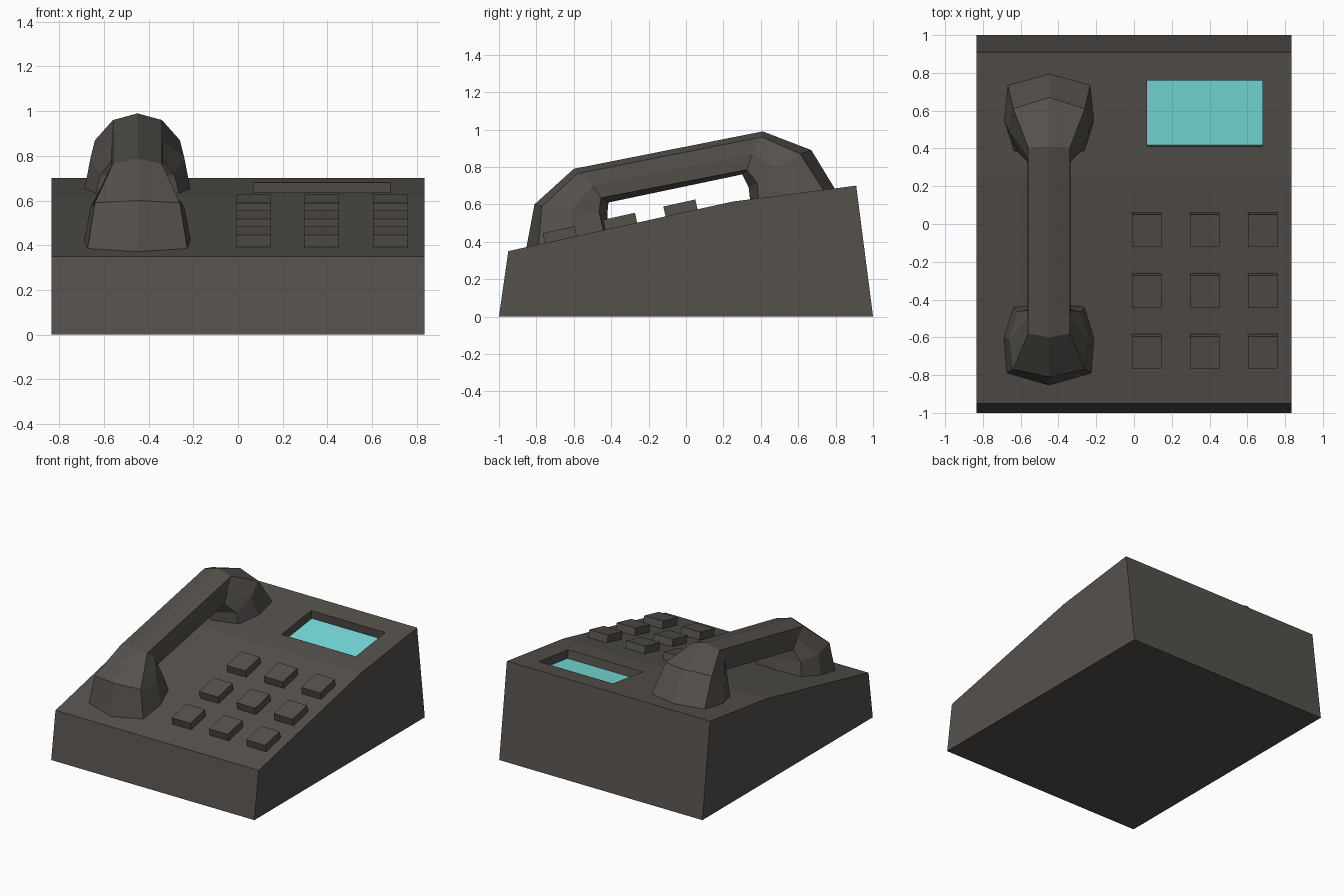
import bpy, bmesh, math
from mathutils import Matrix, Vector

if "Cube" in bpy.data.objects:
    bpy.data.objects.remove(bpy.data.objects["Cube"])


def material(name, rgb):
    m = bpy.data.materials.new(name)
    m.diffuse_color = (*rgb, 1)
    m.use_nodes = True
    m.node_tree.nodes["Principled BSDF"].inputs["Base Color"].default_value = m.diffuse_color
    return m


DARK = material("dark_plastic", (0.09, 0.082, 0.073))
CYAN = material("screen_cyan", (0.19, 0.74, 0.74))


def finish(name, bm, mat):
    bmesh.ops.recalc_face_normals(bm, faces=bm.faces)
    me = bpy.data.meshes.new(name)
    bm.to_mesh(me)
    bm.free()
    me.materials.append(mat)
    ob = bpy.data.objects.new(name, me)
    bpy.context.collection.objects.link(ob)
    return ob


def loft(name, rings, mat):
    """Skin a list of equal-length rings and cap both ends."""
    bm = bmesh.new()
    loops = [[bm.verts.new(p) for p in r] for r in rings]
    n = len(loops[0])
    for a, b in zip(loops, loops[1:]):
        for i in range(n):
            j = (i + 1) % n
            bm.faces.new((a[i], a[j], b[j], b[i]))
    bm.faces.new(loops[0])
    bm.faces.new(loops[-1])
    return finish(name, bm, mat)


def tilted_box(name, size, centre, angle, mat):
    bm = bmesh.new()
    bmesh.ops.create_cube(bm, size=1, matrix=Matrix.Diagonal((*size, 1)))
    ob = finish(name, bm, mat)
    ob.location = centre
    ob.rotation_euler.x = angle
    return ob


# Wedge body, extruded side profile
profile = [(-1, 0), (-0.95, 0.35), (0.25, 0.615), (0.91, 0.70), (1, 0)]
body = loft("body", [[(x, y, z) for y, z in profile] for x in (-0.835, 0.835)], DARK)


def on_slope(x, y, lift):
    """Point on the sloped top, moved along its normal; also the slope angle."""
    (y0, z0), (y1, z1) = profile[1:3] if y < 0.25 else profile[2:4]
    a = math.atan2(z1 - z0, y1 - y0)
    z = z0 + (y - y0) * math.tan(a)
    return Vector((x, y - lift * math.sin(a), z + lift * math.cos(a))), a


# Screen recess and the screen at its floor
DEPTH = 0.065
pos, ang = on_slope(0.375, 0.585, 0)
cutter = tilted_box("screen_cutter", (0.61, 0.35, 2 * DEPTH), pos, ang, DARK)
cutter.hide_render = True
cutter.hide_viewport = True
cut = body.modifiers.new("screen_recess", "BOOLEAN")
cut.operation = "DIFFERENCE"
cut.solver = "EXACT"
cut.object = cutter
pos, ang = on_slope(0.375, 0.585, -DEPTH)
tilted_box("screen", (0.61, 0.35, 0.006), pos, ang, CYAN)

# Keypad, three by three
for row in range(3):
    for col in range(3):
        pos, ang = on_slope(0.068 + 0.307 * col, -0.669 + 0.3225 * row, 0.017)
        tilted_box(f"key_{row + 1}_{col + 1}", (0.155, 0.175, 0.074), pos, ang, DARK)

# Handset: eight-sided rings given as half sections (x, y, z), mirrored about its centre line
sections = [
    [(0, -0.855, 0.36), (0.225, -0.79, 0.375), (0.24, -0.60, 0.415), (0.19, -0.44, 0.45), (0, -0.42, 0.455)],
    [(0, -0.81, 0.60), (0.19, -0.77, 0.59), (0.21, -0.61, 0.57), (0.165, -0.465, 0.56), (0, -0.42, 0.555)],
    [(0, -0.60, 0.79), (0.11, -0.58, 0.765), (0.115, -0.50, 0.70), (0.11, -0.455, 0.635), (0, -0.415, 0.61)],
    [(0, 0.41, 0.99), (0.11, 0.405, 0.96), (0.115, 0.355, 0.87), (0.11, 0.325, 0.785), (0, 0.30, 0.76)],
    [(0, 0.67, 0.89), (0.19, 0.61, 0.87), (0.21, 0.49, 0.79), (0.165, 0.38, 0.715), (0, 0.335, 0.69)],
    [(0, 0.81, 0.66), (0.22, 0.745, 0.66), (0.24, 0.55, 0.635), (0.19, 0.39, 0.615), (0, 0.345, 0.605)],
]
rings = []
for half in sections:
    full = half + [(-x, y, z) for x, y, z in half[-2:0:-1]]
    rings.append([(x - 0.45, y, z) for x, y, z in full])
loft("handset", rings, DARK)
